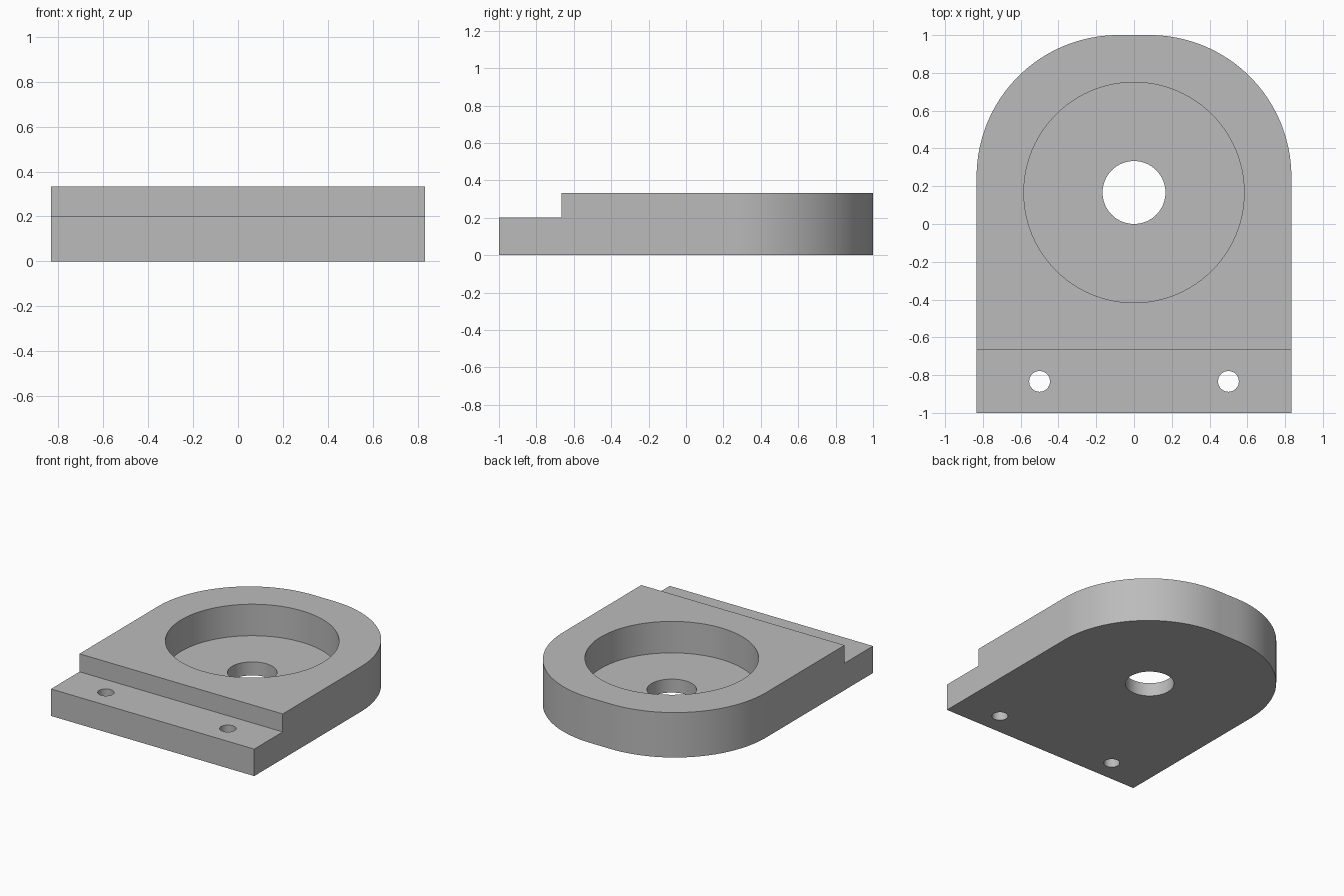
import bpy, bmesh
from math import cos, sin, pi, radians

U = 1 / 60                      # one design unit
HALF_W, HALF_L, HEIGHT = 50 * U, 60 * U, 20 * U
CORNER_R = 45 * U
STEP_Y, STEP_Z = -40 * U, 12 * U
BORE_Y, FLOOR_Z = 10 * U, 6 * U

if "Cube" in bpy.data.objects:
    bpy.data.objects.remove(bpy.data.objects["Cube"])

grey = bpy.data.materials.new("plain grey")
grey.use_nodes = True
colour = (0.5, 0.5, 0.5, 1)
grey.diffuse_color = colour
grey.node_tree.nodes["Principled BSDF"].inputs["Base Color"].default_value = colour


def prism(name, outline, z0, z1):
    """Extrude a counter-clockwise outline from z0 up to z1."""
    bm = bmesh.new()
    base = bm.faces.new([bm.verts.new((x, y, z0)) for x, y in outline])
    top = bmesh.ops.extrude_face_region(bm, geom=[base])["geom"]
    verts = [v for v in top if isinstance(v, bmesh.types.BMVert)]
    bmesh.ops.translate(bm, verts=verts, vec=(0, 0, z1 - z0))
    bmesh.ops.recalc_face_normals(bm, faces=bm.faces)
    mesh = bpy.data.meshes.new(name)
    bm.to_mesh(mesh)
    bm.free()
    mesh.materials.append(grey)
    obj = bpy.data.objects.new(name, mesh)
    bpy.context.collection.objects.link(obj)
    return obj


def arc(cx, cy, r, start, end, steps):
    angles = [start + (end - start) * i / steps for i in range(steps + 1)]
    return [(cx + r * cos(a), cy + r * sin(a)) for a in angles]


def circle(cx, cy, r, steps):
    return arc(cx, cy, r, 0, 2 * pi, steps)[:-1]


def cut(target, cutter):
    """Subtract the cutter from the target and discard it."""
    mod = target.modifiers.new("cut", "BOOLEAN")
    mod.operation, mod.solver, mod.object = "DIFFERENCE", "EXACT", cutter
    bpy.context.view_layer.objects.active = target
    bpy.ops.object.modifier_apply(modifier=mod.name)
    bpy.data.objects.remove(cutter)


# Plate with two large rounded back corners
cx, cy = HALF_W - CORNER_R, HALF_L - CORNER_R
outline = [(-HALF_W, -HALF_L), (HALF_W, -HALF_L)]
outline += arc(cx, cy, CORNER_R, 0, pi / 2, 40)
outline += arc(-cx, cy, CORNER_R, pi / 2, pi, 40)
plate = prism("mounting_plate", outline, 0, HEIGHT)

# Lower ledge along the front
ledge = [(-1, -2), (1, -2), (1, STEP_Y), (-1, STEP_Y)]
cut(plate, prism("ledge_cutter", ledge, STEP_Z, 1))

# Round pocket and its centre hole
cut(plate, prism("pocket_cutter", circle(0, BORE_Y, 35 * U, 96), FLOOR_Z, 1))
cut(plate, prism("centre_hole_cutter", circle(0, BORE_Y, 10 * U, 64), -1, 1))

# Screw holes through the ledge
for side in (-1, 1):
    hole = circle(side * 30 * U, -50 * U, 3.3 * U, 40)
    cut(plate, prism("screw_hole_cutter", hole, -1, 1))

# Smooth curved walls, crisp rims
bpy.ops.object.select_all(action="DESELECT")
plate.select_set(True)
bpy.context.view_layer.objects.active = plate
bpy.ops.object.shade_smooth_by_angle(angle=radians(30))
